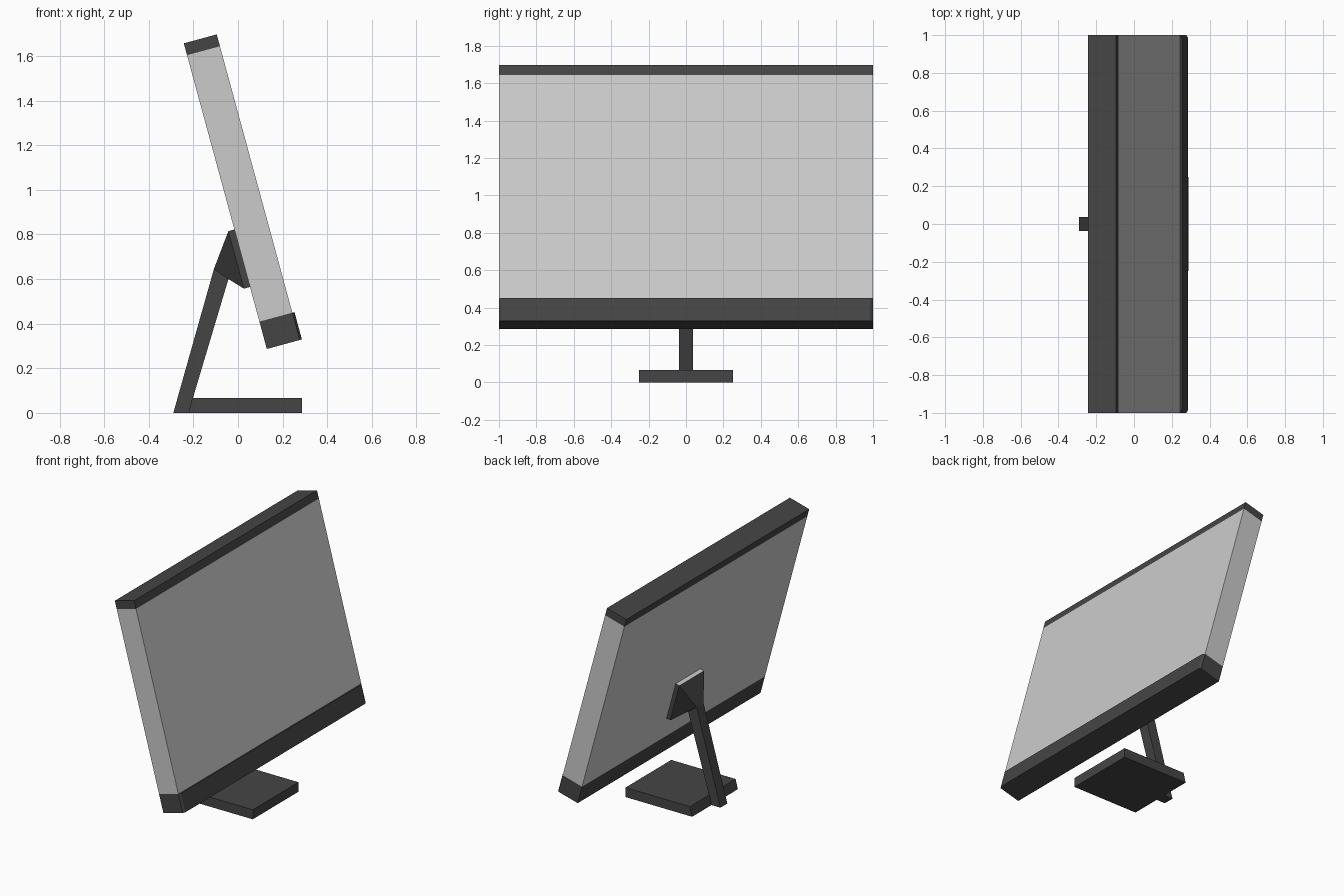
import bpy, bmesh
from math import sin, cos, radians

if "Cube" in bpy.data.objects:
    bpy.data.objects.remove(bpy.data.objects["Cube"])

T = radians(15.2)          # screen tilt
TOP = (-0.243, 1.657)      # upper back edge of the screen (x, z)


def material(name, v):
    m = bpy.data.materials.new(name)
    m.diffuse_color = (v, v, v, 1)
    m.use_nodes = True
    m.node_tree.nodes["Principled BSDF"].inputs["Base Color"].default_value = m.diffuse_color
    return m


DARK = material("dark_plastic", 0.06)


def tilted(down, out, y):
    """Point in the leaning screen frame: distance down, distance out, width."""
    return (TOP[0] + down * sin(T) + out * cos(T), y,
            TOP[1] - down * cos(T) + out * sin(T))


def loft(name, a, b, mat=None):
    """Solid between two matching polygon loops."""
    bm = bmesh.new()
    va = [bm.verts.new(p) for p in a]
    vb = [bm.verts.new(p) for p in b]
    n = len(a)
    bm.faces.new(va)
    bm.faces.new(vb[::-1])
    for i in range(n):
        j = (i + 1) % n
        bm.faces.new((va[j], va[i], vb[i], vb[j]))
    bmesh.ops.recalc_face_normals(bm, faces=bm.faces)
    me = bpy.data.meshes.new(name)
    bm.to_mesh(me)
    bm.free()
    ob = bpy.data.objects.new(name, me)
    bpy.context.collection.objects.link(ob)
    if mat:
        me.materials.append(mat)
    return ob


def slab_loop(d0, d1, out, w):
    return [tilted(d, out, y) for d, y in ((d0, -w), (d0, w), (d1, w), (d1, -w))]


def prism(name, profile, w, mat):
    return loft(name, [(x, -w, z) for x, z in profile],
                [(x, w, z) for x, z in profile], mat)


# Screen panel and top trim
loft("screen_panel", slab_loop(0.055, 1.293, 0, 1), slab_loop(0.055, 1.293, 0.153, 1))
loft("top_trim", slab_loop(0, 0.055, 0, 1), slab_loop(0, 0.055, 0.153, 1), DARK)

# Bottom bar, slightly proud of the screen with chamfered front ends
bar = [(0, -1), (0.153, -1), (0.163, -0.985), (0.163, 0.985), (0.153, 1), (0, 1)]
loft("bottom_bar", [tilted(1.293, o, y) for o, y in bar],
     [tilted(1.42, o, y) for o, y in bar], DARK)

# Mounting plate on the back, with a pale top edge
plate = loft("mount_plate", slab_loop(0.865, 1.132, -0.028, 0.135),
             slab_loop(0.865, 1.132, 0, 0.135), DARK)
plate.data.materials.append(material("pale_edge", 0.8))
for f in plate.data.polygons:
    if f.normal.z > 0.8:
        f.material_index = 1

# Tapered neck from plate to arm
UP, LOW = (-0.108, 0.645), (-0.043, 0.600)
W = 0.038
loft("mount_neck", slab_loop(0.865, 1.132, -0.028, 0.135),
     [(UP[0], -W, UP[1]), (UP[0], W, UP[1]), (LOW[0], W, LOW[1]), (LOW[0], -W, LOW[1])], DARK)

# Leaning arm and flat foot
prism("stand_arm", [(-0.29, 0), (-0.222, 0), LOW, UP], W, DARK)
prism("stand_base", [(-0.222, 0), (0.288, 0), (0.288, 0.066), (-0.205, 0.066)], 0.25, DARK)
